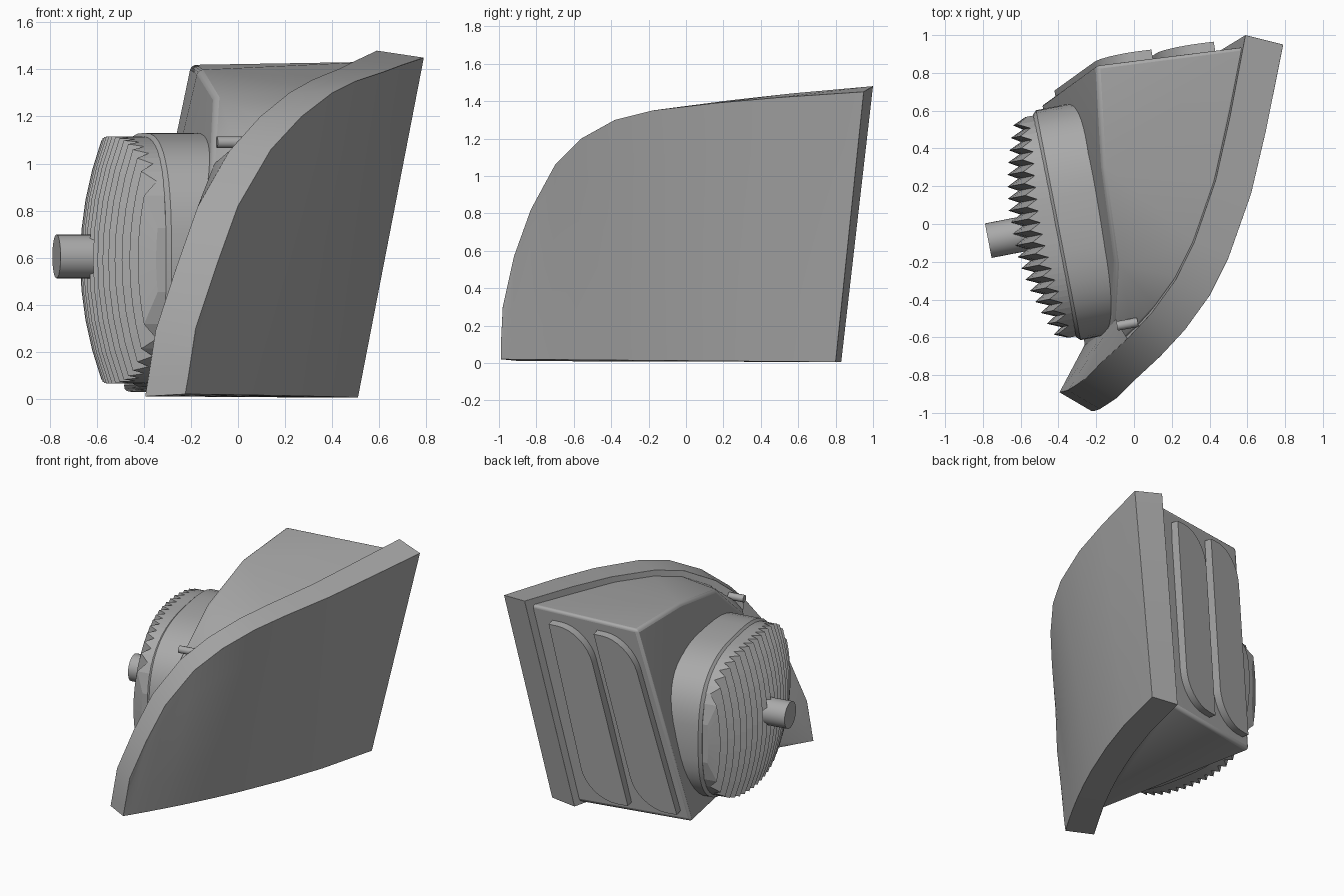
import bpy, bmesh, math
from mathutils import Vector

cube = bpy.data.objects.get("Cube")
if cube:
    bpy.data.objects.remove(cube, do_unlink=True)

grey = bpy.data.materials.new("plain_grey")
grey.use_nodes = True
COLOUR = (0.4, 0.4, 0.4, 1)
grey.diffuse_color = COLOUR
grey.node_tree.nodes["Principled BSDF"].inputs["Base Color"].default_value = COLOUR


def finish(name, bm, bevel=0.0, smooth=True):
    """Turn a bmesh into a named, shaded object."""
    bmesh.ops.recalc_face_normals(bm, faces=bm.faces)
    mesh = bpy.data.meshes.new(name)
    bm.to_mesh(mesh)
    bm.free()
    mesh.materials.append(grey)
    obj = bpy.data.objects.new(name, mesh)
    bpy.context.collection.objects.link(obj)
    if bevel:
        mod = obj.modifiers.new("soft_edges", "BEVEL")
        mod.width, mod.segments = bevel, 3
        mod.limit_method, mod.angle_limit = "ANGLE", math.radians(40)
    if smooth:
        bpy.ops.object.select_all(action="DESELECT")
        obj.select_set(True)
        bpy.context.view_layer.objects.active = obj
        bpy.ops.object.shade_smooth_by_angle(angle=math.radians(35))
    return obj


def loft(bm, rings, caps=True):
    """Skin a list of equally long closed rings of points."""
    rows = [[bm.verts.new(p) for p in ring] for ring in rings]
    n = len(rows[0])
    for a, b in zip(rows, rows[1:]):
        for i in range(n):
            j = (i + 1) % n
            bm.faces.new((a[i], a[j], b[j], b[i]))
    if caps:
        bm.faces.new(rows[0])
        bm.faces.new(rows[-1])
    return rows


def hull(name, points, bevel):
    bm = bmesh.new()
    for p in points:
        bm.verts.new(p)
    res = bmesh.ops.convex_hull(bm, input=bm.verts[:])
    loose = {g for g in res["geom_interior"] + res["geom_unused"]
             if isinstance(g, bmesh.types.BMVert)}
    bmesh.ops.delete(bm, geom=list(loose), context="VERTS")
    bmesh.ops.dissolve_limit(bm, angle_limit=math.radians(4), verts=bm.verts[:], edges=bm.edges[:])
    return finish(name, bm, bevel)


# Lens shell: columns between the curved upper rim and the lower edge
rim = [Vector(p) for p in (
    (-.21, -.99, .10), (-.18, -.98, .30), (-.09, -.92, .57), (0, -.83, .82),
    (.14, -.70, 1.06), (.27, -.56, 1.20), (.40, -.38, 1.30), (.50, -.18, 1.35),
    (.62, .16, 1.39), (.70, .50, 1.42), (.79, .95, 1.45))]
ROWS = 5
outer, inner = [], []
for top in rim:
    t = (top.y + 1) / 1.95
    base = Vector((-.23 + .74 * t + .38 * t * (1 - t), -1 + 1.8 * t, .02 - .015 * t))
    shift_top = Vector((-.17, .10, -.01)).lerp(Vector((-.20, .05, .03)), t)
    shift_base = Vector((-.17, .10, -.01)).lerp(Vector((-.20, .03, 0)), t)
    outer.append([base.lerp(top, k / ROWS) for k in range(ROWS + 1)])
    inner.append([(base + shift_base).lerp(top + shift_top, k / ROWS) for k in range(ROWS + 1)])

bm = bmesh.new()
loft(bm, [o + i[::-1] for o, i in zip(outer, inner)], caps=False)
bm.verts.ensure_lookup_table()
width = 2 * (ROWS + 1)
for start in (0, width * (len(rim) - 1)):
    for k in range(ROWS):
        bm.faces.new([bm.verts[start + q] for q in (k, k + 1, width - 2 - k, width - 1 - k)])
finish("lens_shell", bm, 0.018)

# Housing behind the lens
middle = Vector((.1, 0, .7))
seat = [middle + (col[k] - middle) * .94 + Vector((.03, 0, 0)) for col in inner for k in (0, ROWS)]
corner_tl, corner_tr = Vector((-.20, .84, 1.42)), Vector((.53, .93, 1.42))
corner_bl, corner_br = Vector((-.49, .63, .03)), Vector((.30, .78, .02))
front_low = Vector((-.24, -.60, .06))
ridge = [Vector(p) for p in ((-.17, .3, 1.40), (-.10, -.2, 1.29), (-.05, -.45, 1.10))]
hull("housing", seat[6:] + ridge + [corner_tl, corner_tr, corner_bl, corner_br, front_low], 0.04)
hull("front_wedge", [col[k] for col in inner[:5] for k in (0, ROWS)]
     + [front_low, Vector((-.1, -.5, 1))], 0.01)


# Two raised ribs on the back
def back_point(s, t):
    return corner_br.lerp(corner_bl, s).lerp(corner_tr.lerp(corner_tl, s), t)


back_normal = (corner_tl - corner_br).cross(corner_tr - corner_bl).normalized()
if back_normal.y < 0:
    back_normal.negate()
for name, s0, s1 in (("outer_rib", .12, .48), ("inner_rib", .57, .92)):
    outline = [(s0, .95)]
    w, h = s1 - s0, .16
    for k in range(9):
        a = math.pi / 2 * k / 8
        outline.append((s0 + w * .25 + w * .75 * math.sin(a), .95 - h + h * math.cos(a)))
    outline.append((s1, .05))
    for k in range(9):
        a = math.pi / 2 * k / 8
        outline.append((s1 - w * .25 - w * .75 * math.sin(a), .05 + h - h * math.cos(a)))
    bm = bmesh.new()
    loft(bm, [[back_point(*p) + back_normal * d for p in outline] for d in (-.05, .055)])
    finish(name, bm)

# Frame of the round side cap: along = across the disc, out = its axis
out = Vector((-.98, -.19, 0)).normalized()
along = Vector((.19, -.98, 0)).normalized()
centre = Vector((-.42, -.01, .59))
POWER = 2.8


def place(u, z, w):
    return centre + along * u + out * w + Vector((0, 0, z))


def rounded_ring(ru, rz, w, n=48):
    pts = []
    for k in range(n):
        c, s = math.cos(math.tau * k / n), math.sin(math.tau * k / n)
        pts.append(place(ru * math.copysign(abs(c) ** (2 / POWER), c),
                         rz * math.copysign(abs(s) ** (2 / POWER), s), w))
    return pts


# Collar around the cap
bm = bmesh.new()
loft(bm, [rounded_ring(.62, .54, -.25), rounded_ring(.62, .54, -.02), rounded_ring(.60, .52, 0)])
finish("collar", bm)

# Domed cap with upright saw-tooth ridges
TEETH, STRIPS = 19, 8
rings = []
for i in range(2 * TEETH + 1):
    u = -.595 + 1.19 * i / (2 * TEETH)
    half = .525 * (1 - abs(u / .6) ** POWER) ** (1 / POWER)
    front = []
    for k in range(STRIPS + 1):
        z = half * (2 * k / STRIPS - 1)
        dome = .13 * (1 - (u / .6) ** 2) + .10 * (1 - (z / .53) ** 2)
        front.append(place(u, z, dome - (0 if i % 2 else .06)))
    rings.append(front + [place(u, half, -.08), place(u, -half, -.08)])
bm = bmesh.new()
loft(bm, rings)
finish("ridged_cap", bm, smooth=False)


# Adjuster peg and small clip
def cylinder(name, start, end, radius, sides):
    bm = bmesh.new()
    axis = end - start
    bmesh.ops.create_cone(bm, cap_ends=True, segments=sides, radius1=radius,
                          radius2=radius, depth=axis.length)
    turn = axis.to_track_quat("Z", "Y").to_matrix()
    bmesh.ops.rotate(bm, matrix=turn, verts=bm.verts)
    bmesh.ops.translate(bm, vec=(start + end) / 2, verts=bm.verts)
    finish(name, bm)


cylinder("peg", place(.01, .015, .05), place(.01, .015, .36), .093, 32)
cylinder("clip", Vector((-.09, -.54, 1.09)), Vector((.02, -.52, 1.09)), .025, 12)
